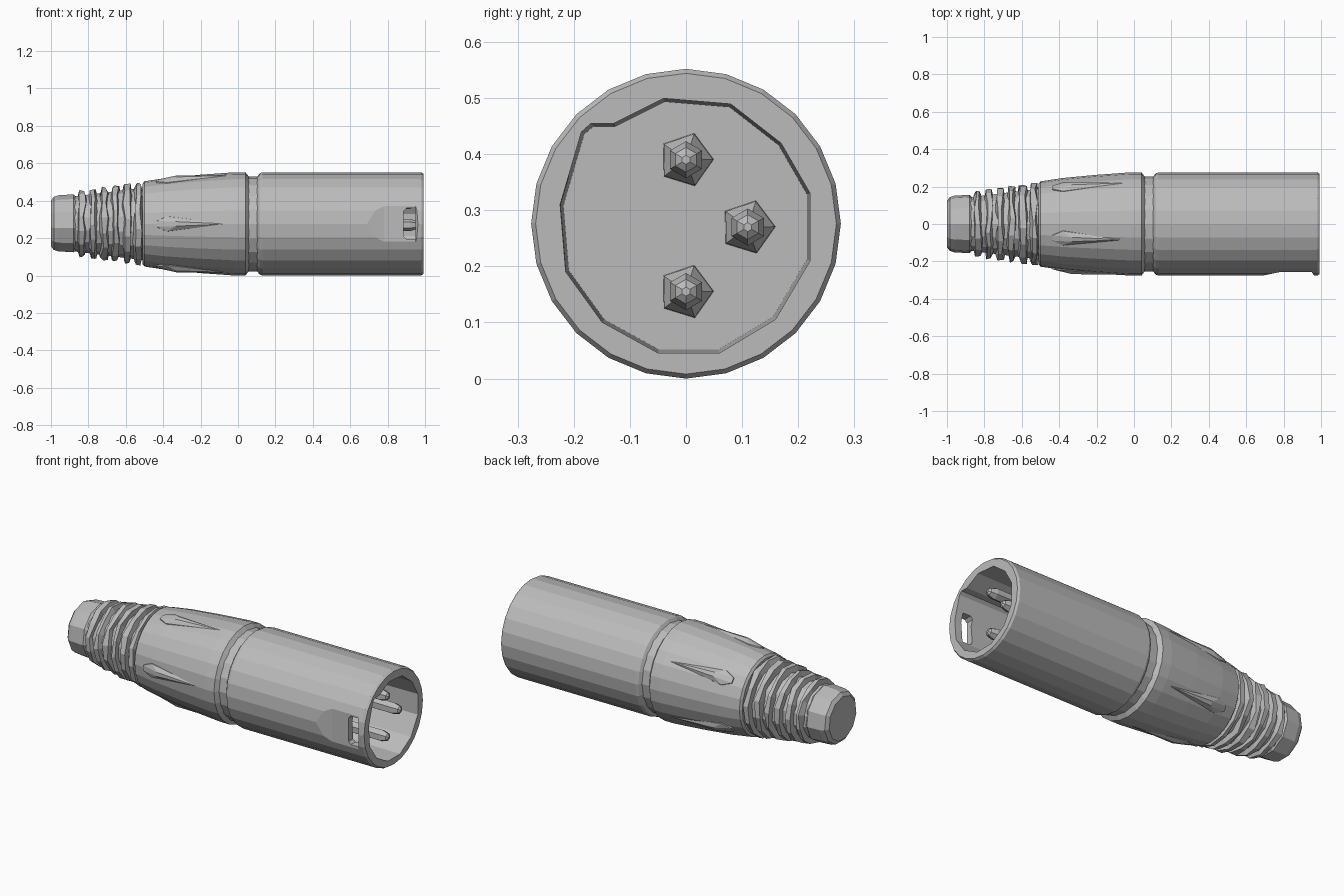
import bpy, bmesh, math, random
from mathutils import Matrix, Vector

random.seed(4)
if "Cube" in bpy.data.objects:
    bpy.data.objects.remove(bpy.data.objects["Cube"])

AXIS_Z = 0.276
grey = bpy.data.materials.new("plain grey")
grey.use_nodes = True
grey.diffuse_color = (0.5, 0.5, 0.5, 1)
shader = next(n for n in grey.node_tree.nodes if n.type == 'BSDF_PRINCIPLED')
shader.inputs["Base Color"].default_value = grey.diffuse_color


def finish(name, bm):
    bmesh.ops.recalc_face_normals(bm, faces=bm.faces)
    mesh = bpy.data.meshes.new(name)
    bm.to_mesh(mesh)
    bm.free()
    mesh.materials.append(grey)
    ob = bpy.data.objects.new(name, mesh)
    bpy.context.collection.objects.link(ob)
    return ob


def loft(name, rings, closed=False):
    """Skin a list of equal-length point rings; cap the ends or join them."""
    bm = bmesh.new()
    loops = [[bm.verts.new(p) for p in ring] for ring in rings]
    n = len(loops[0])
    pairs = list(zip(loops, loops[1:]))
    if closed:
        pairs.append((loops[-1], loops[0]))
    else:
        bm.faces.new(loops[0])
        bm.faces.new(loops[-1])
    for a, b in pairs:
        for i in range(n):
            j = (i + 1) % n
            bm.faces.new((a[i], a[j], b[j], b[i]))
    return finish(name, bm)


def lathe(name, profile, sides, y=0, z=AXIS_Z, turn=0, closed=False, wobble=0):
    rings = []
    for x, r in profile:
        ring = []
        for i in range(sides):
            a = turn + math.tau * i / sides
            rr = r + random.uniform(-wobble, wobble) * 0.6
            ring.append((x + random.uniform(-wobble, wobble),
                         y + rr * math.sin(a), z + rr * math.cos(a)))
        rings.append(ring)
    return loft(name, rings, closed)


def cut(target, cutter):
    mod = target.modifiers.new("cut", 'BOOLEAN')
    mod.operation = 'DIFFERENCE'
    mod.solver = 'EXACT'
    mod.object = cutter
    bpy.context.view_layer.objects.active = target
    bpy.ops.object.modifier_apply(modifier=mod.name)
    bpy.data.objects.remove(cutter)


# Socket shell with a shallow flat, a keyed cavity and a latch window
shell = lathe("socket_shell", [(0.1, 0.25), (0.115, 0.27), (0.13, 0.276), (0.98, 0.276),
                               (0.992, 0.268)], 24)
flat = [(0.67, -0.28), (0.78, -0.257), (0.95, -0.257), (0.965, -0.28)]
cut(shell, loft("flat_cutter", [[(x, y, z) for x, y in flat] for z in (0.1, 0.45)]))
cavity = [(-0.04, 0.5), (0.08, 0.49), (0.17, 0.42), (0.222, 0.33), (0.222, 0.21),
          (0.16, 0.105), (0.06, 0.045), (-0.05, 0.045), (-0.15, 0.1), (-0.215, 0.19),
          (-0.225, 0.31), (-0.187, 0.44), (-0.17, 0.455), (-0.13, 0.455)]
rings = [[(x, y * s, AXIS_Z + (z - AXIS_Z) * s) for y, z in cavity]
         for x, s in ((0.45, 0.97), (1.05, 1))]
cut(shell, loft("cavity_cutter", rings))
window = [(0.885, 0.21), (0.9, 0.195), (0.95, 0.195), (0.95, 0.36), (0.9, 0.36), (0.885, 0.345)]
cut(shell, loft("window_cutter", [[(x, y, z) for x, z in window] for y in (-0.32, -0.15)]))

# Contact pins, each with a faceted tip and a wide pentagonal foot
for name, y, z in (("upper_pin", 0, 0.39), ("side_pin", 0.11, 0.27), ("lower_pin", 0, 0.155)):
    lathe(name, [(0.44, 0.033), (0.92, 0.033), (0.955, 0.022), (0.965, 0.008)], 6, y, z)
    lathe(name + "_foot", [(0.44, 0.05), (0.47, 0.048), (0.5, 0.03)], 5, y, z, turn=0.3)

# Neck in the groove between shell and sleeve
lathe("groove_neck", [(0.03, 0.254), (0.13, 0.254)], 20)

# Tapered grip sleeve
lathe("grip_sleeve", [(-0.51, 0.215), (-0.5, 0.228), (-0.38, 0.246), (-0.2, 0.263),
                      (-0.02, 0.276), (0.04, 0.276), (0.06, 0.25)], 24)

# Five wedge-shaped grip fins around the sleeve
for i in range(5):
    bm = bmesh.new()
    points = [(-0.435, -0.02, 0.2), (-0.435, 0.02, 0.2), (-0.435, -0.015, 0.243),
              (-0.435, 0.015, 0.243), (-0.38, -0.045, 0.2), (-0.38, 0.045, 0.2),
              (-0.38, -0.04, 0.246), (-0.38, 0.04, 0.246), (-0.33, -0.012, 0.268),
              (-0.33, 0.012, 0.268), (-0.05, 0, 0.272), (-0.05, 0, 0.2)]
    for p in points:
        bm.verts.new(p)
    hull = bmesh.ops.convex_hull(bm, input=bm.verts)
    spare = set(hull["geom_interior"]) | set(hull["geom_unused"])
    bmesh.ops.delete(bm, geom=[v for v in spare if isinstance(v, bmesh.types.BMVert)],
                     context='VERTS')
    turn = Matrix.Rotation(math.radians(90 + 72 * i), 4, 'X')
    bmesh.ops.transform(bm, verts=bm.verts, matrix=Matrix.Translation((0, 0, AXIS_Z)) @ turn)
    finish(f"grip_fin_{i + 1}", bm)

# Strain relief: tapered core, uneven ribs and a rounded end collar
lathe("relief_core", [(-0.89, 0.145), (-0.5, 0.195)], 14)
for i in range(6):
    x = -0.835 + 0.06 * i
    r = 0.178 + 0.0085 * i
    lathe(f"relief_rib_{i + 1}", [(x - 0.022, r - 0.04), (x - 0.013, r), (x + 0.013, r),
                                  (x + 0.022, r - 0.04)], 14, closed=True, wobble=0.009,
          turn=0.2 * i)
lathe("end_collar", [(-1, 0.125), (-0.985, 0.145), (-0.96, 0.153), (-0.88, 0.158),
                     (-0.86, 0.14)], 11)
